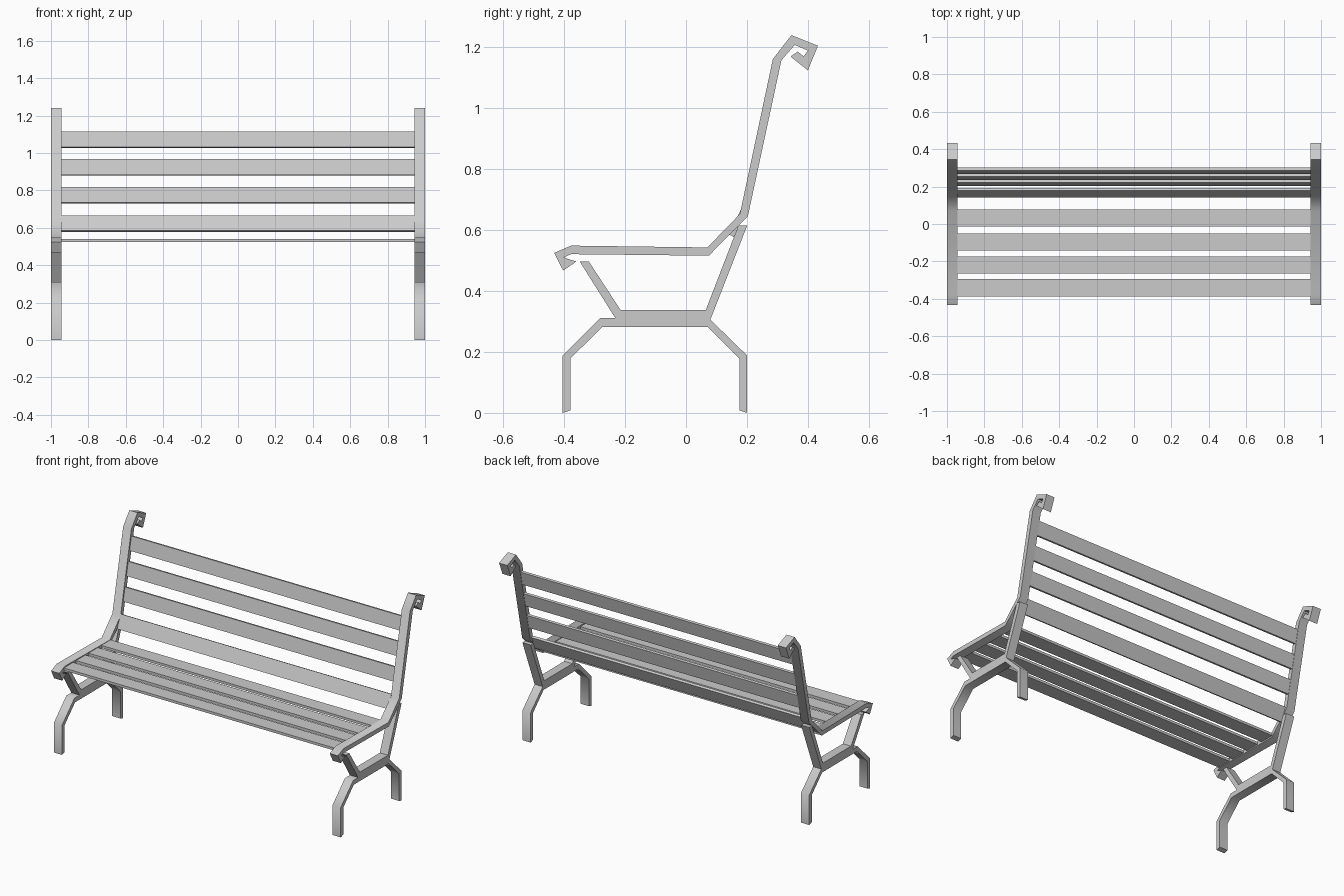
import bpy
import math

if "Cube" in bpy.data.objects:
    bpy.data.objects.remove(bpy.data.objects["Cube"])

FRAME_IN, FRAME_OUT = 0.943, 1.0


def prism(name, profile, x0, x1, smooth_angle=None):
    """Extrude a closed (y, z) profile along x."""
    n = len(profile)
    verts = [(x, y, z) for x in (x0, x1) for y, z in profile]
    area = sum(profile[i - 1][0] * profile[i][1] - profile[i][0] * profile[i - 1][1]
               for i in range(n))
    faces = [tuple(reversed(range(n))), tuple(range(n, 2 * n))]
    faces += [(i, (i + 1) % n, (i + 1) % n + n, i + n) for i in range(n)]
    if area < 0:
        faces = [tuple(reversed(f)) for f in faces]
    mesh = bpy.data.meshes.new(name)
    mesh.from_pydata(verts, [], faces)
    obj = bpy.data.objects.new(name, mesh)
    bpy.context.collection.objects.link(obj)
    if smooth_angle:
        bpy.ops.object.select_all(action='DESELECT')
        obj.select_set(True)
        bpy.context.view_layer.objects.active = obj
        bpy.ops.object.shade_smooth_by_angle(angle=math.radians(smooth_angle))
    return obj


def slat(name, a, b, thick):
    """Board whose section runs from a to b in the (y, z) plane."""
    dy, dz = b[0] - a[0], b[1] - a[1]
    k = thick / 2 / math.hypot(dy, dz)
    ny, nz = -dz * k, dy * k
    section = [(a[0] + ny, a[1] + nz), (a[0] - ny, a[1] - nz),
               (b[0] - ny, b[1] - nz), (b[0] + ny, b[1] + nz)]
    prism(name, section, -FRAME_IN - 0.002, FRAME_IN + 0.002)


# Seat and back rail with a small scroll at each end
rail = [(-0.433, 0.525), (-0.377, 0.549), (0.070, 0.543), (0.177, 0.653),
        (0.285, 1.161), (0.346, 1.240), (0.433, 1.205), (0.400, 1.124),
        (0.343, 1.170), (0.367, 1.186), (0.386, 1.170), (0.400, 1.189),
        (0.357, 1.208), (0.313, 1.157), (0.203, 0.645), (0.075, 0.516),
        (-0.377, 0.521), (-0.400, 0.511), (-0.387, 0.505), (-0.360, 0.497),
        (-0.403, 0.467)]

# Legs, cross beam and the two struts holding the rail
legs = [(-0.405, 0.0), (-0.379, 0.008), (-0.379, 0.179), (-0.275, 0.282),
        (0.072, 0.282), (0.175, 0.179), (0.175, 0.008), (0.201, 0.0),
        (0.201, 0.188), (0.080, 0.306), (0.201, 0.615), (0.172, 0.615),
        (0.065, 0.338), (-0.215, 0.338), (-0.319, 0.497), (-0.349, 0.497),
        (-0.232, 0.311), (-0.282, 0.311), (-0.405, 0.188)]

for side, x0, x1 in (("left", -FRAME_OUT, -FRAME_IN), ("right", FRAME_IN, FRAME_OUT)):
    prism(side + "_rail", rail, x0, x1, 50)
    prism(side + "_legs", legs, x0, x1, 50)

# Seat slats
for i, y in enumerate((-0.387, -0.265, -0.142, -0.014)):
    slat(f"seat_slat_{i + 1}", (y, 0.533), (y + 0.092, 0.533), 0.016)

# Backrest slats: the lowest leans more than the rest
slat("back_slat_1", (0.150, 0.581), (0.186, 0.662), 0.016)
for i, z in enumerate((0.732, 0.881, 1.029)):
    y = 0.190 + (z - 0.65) * 0.214
    slat(f"back_slat_{i + 2}", (y + 0.019 * 0.214, z), (y + 0.104 * 0.214, z + 0.085), 0.016)
